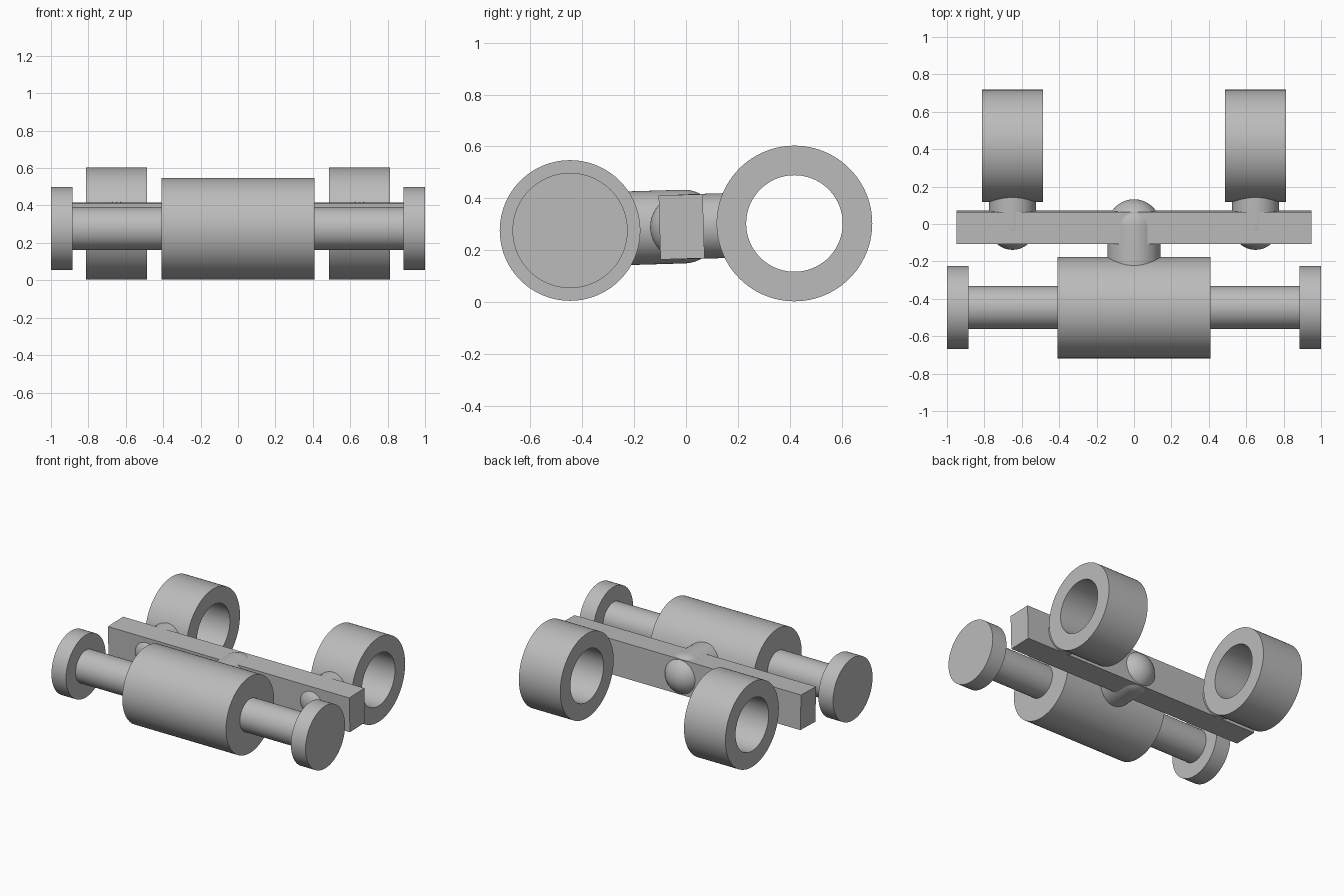
import bpy, bmesh, math
from mathutils import Matrix, Vector

cube = bpy.data.objects.get("Cube")
if cube:
    bpy.data.objects.remove(cube, do_unlink=True)

grey = bpy.data.materials.new("plain grey")
grey.use_nodes = True
colour = (0.5, 0.5, 0.5, 1)
grey.diffuse_color = colour
grey.node_tree.nodes["Principled BSDF"].inputs["Base Color"].default_value = colour

TILT = math.radians(1.7)


def finish(name, bm, location, rotation=(0, 0, 0), smooth=True):
    bmesh.ops.recalc_face_normals(bm, faces=bm.faces)
    mesh = bpy.data.meshes.new(name)
    bm.to_mesh(mesh)
    bm.free()
    mesh.materials.append(grey)
    obj = bpy.data.objects.new(name, mesh)
    bpy.context.collection.objects.link(obj)
    obj.location, obj.rotation_euler = location, rotation
    if smooth:
        bpy.ops.object.select_all(action='DESELECT')
        obj.select_set(True)
        bpy.context.view_layer.objects.active = obj
        bpy.ops.object.shade_smooth_by_angle(angle=math.radians(30))
    return obj


def lathe(name, profile, axis, location, rotation=(0, 0, 0), closed=False):
    """Spin (distance along axis, radius) points around the given axis."""
    bm = bmesh.new()
    axis = Vector(axis)
    verts = [bm.verts.new(axis * d + Vector((0, 0, r))) for d, r in profile]
    for a, b in zip(verts, verts[1:]):
        bm.edges.new((a, b))
    if closed:
        bm.edges.new((verts[-1], verts[0]))
    bmesh.ops.spin(bm, geom=bm.verts[:] + bm.edges[:], axis=axis, cent=(0, 0, 0),
                   angle=math.tau, steps=96, use_duplicate=False)
    bmesh.ops.remove_doubles(bm, verts=bm.verts, dist=1e-5)
    return finish(name, bm, location, rotation)


def cylinder(name, radius, half, location):
    profile = [(-half, 0), (-half, radius), (half, radius), (half, 0)]
    return lathe(name, profile, (1, 0, 0), location)


def domed_pin(name, radius, length, direction, location):
    """Pin with a flat end at `length` and a half sphere at its origin."""
    dome = [(-radius * math.cos(t), radius * math.sin(t))
            for t in (math.pi / 2 * i / 24 for i in range(25))]
    profile = dome + [(length, radius), (length, 0)]
    return lathe(name, profile, (0, direction, 0), location, (TILT, 0, 0))


# Front roller on its axle, with a disc at each end
FY, FZ = -0.447, 0.276
cylinder("front_roller", 0.271, 0.408, (0, FY, FZ))
cylinder("front_axle", 0.115, 0.95, (0, FY, FZ))

# Crossbar, tipped slightly
bm = bmesh.new()
bmesh.ops.create_cube(bm, size=1, matrix=Matrix.Diagonal((1.9, 0.17, 0.247, 1)))
finish("crossbar", bm, (0, -0.017, 0.29), (TILT, 0, 0), smooth=False)

# Centre pin joins the crossbar to the roller
domed_pin("centre_pin", 0.142, 0.28, -1, (0, -0.01, 0.291))

# End discs, rear rings and the pins that hold them
ring_profile = [(-0.163, 0.186), (-0.163, 0.3), (0.163, 0.3), (0.163, 0.186)]
for side, s in (("left", 1), ("right", -1)):
    cylinder(side + "_end_disc", 0.222, 0.0575, (s * 0.9425, FY, FZ))
    lathe(side + "_ring", ring_profile, (1, 0, 0), (s * 0.65, 0.418, 0.303), closed=True)
    domed_pin(side + "_ring_pin", 0.125, 0.21, 1, (s * 0.65, -0.013, 0.29))
